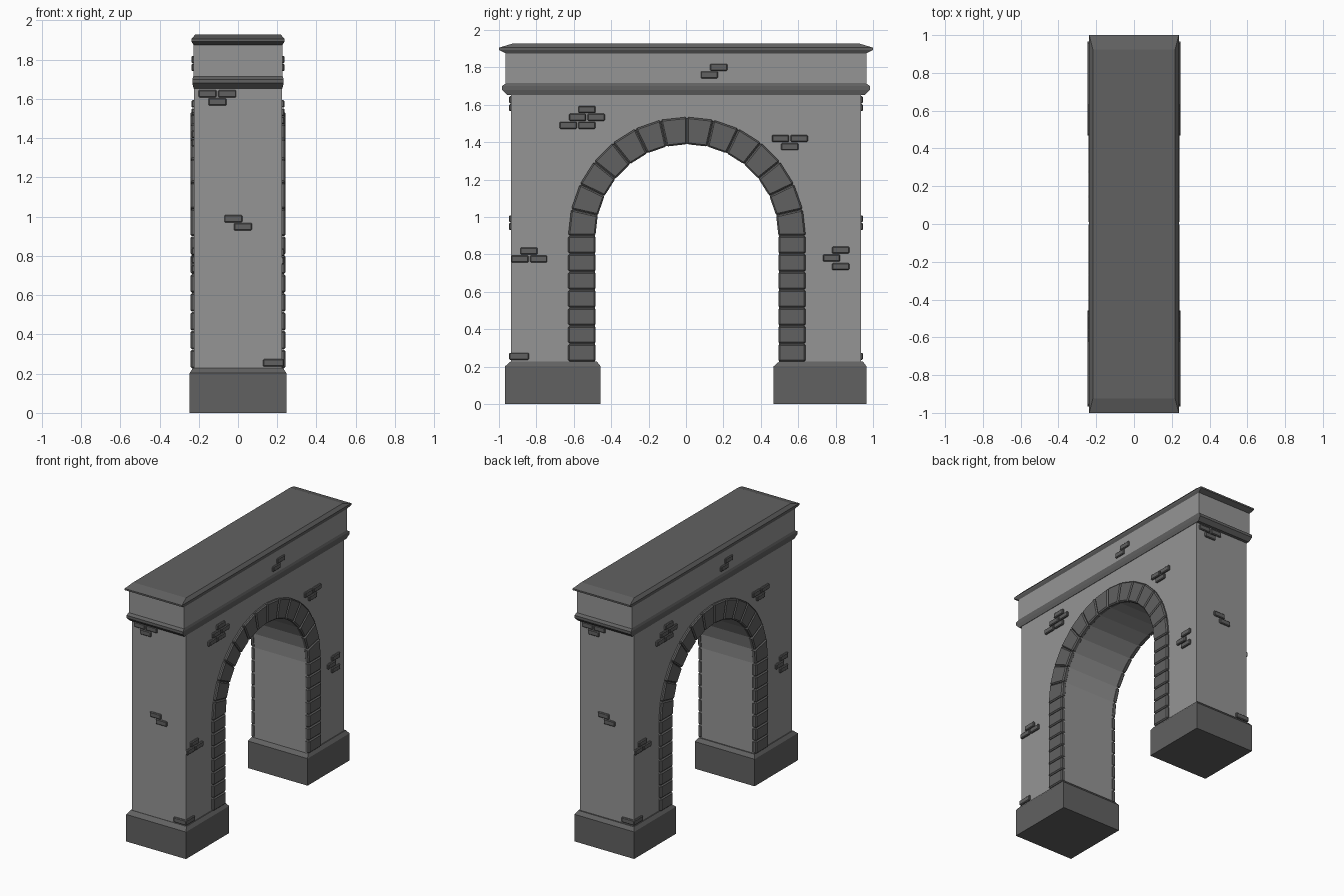
import bpy, bmesh
from math import sin, cos, pi
from mathutils import Matrix, Vector

if "Cube" in bpy.data.objects:
    bpy.data.objects.remove(bpy.data.objects["Cube"])


def material(name, v):
    m = bpy.data.materials.new(name)
    m.diffuse_color = (v, v, v, 1)
    m.use_nodes = True
    m.node_tree.nodes["Principled BSDF"].inputs["Base Color"].default_value = m.diffuse_color
    return m


LIGHT = material("light_stone", 0.30)
DARK = material("dark_stone", 0.12)


def finish(name, bm, mat):
    bmesh.ops.recalc_face_normals(bm, faces=bm.faces)
    me = bpy.data.meshes.new(name)
    bm.to_mesh(me)
    bm.free()
    me.materials.append(mat)
    ob = bpy.data.objects.new(name, me)
    bpy.context.collection.objects.link(ob)
    return ob


def tier(name, rings, mat):
    """Stack of rectangular rings (z, half_x, y_min, y_max), capped at both ends."""
    bm = bmesh.new()
    loops = [[bm.verts.new(p) for p in ((-x, a, z), (x, a, z), (x, b, z), (-x, b, z))]
             for z, x, a, b in rings]
    for lo, hi in zip(loops, loops[1:]):
        for i in range(4):
            j = (i + 1) % 4
            bm.faces.new((lo[i], lo[j], hi[j], hi[i]))
    bm.faces.new(loops[0])
    bm.faces.new(loops[-1])
    return finish(name, bm, mat)


def prism(bm, pts, x0, x1):
    """Extrude a yz outline along x."""
    a = [bm.verts.new((x0, y, z)) for y, z in pts]
    b = [bm.verts.new((x1, y, z)) for y, z in pts]
    n = len(pts)
    for i in range(n):
        bm.faces.new((a[i], a[(i + 1) % n], b[(i + 1) % n], b[i]))
    bm.faces.new(a)
    bm.faces.new(b)


def bevel(bm, w):
    bmesh.ops.bevel(bm, geom=bm.edges[:], offset=w, segments=1, affect='EDGES')


YC, SPRING, R_IN, R_OUT, N = 0.005, 0.90, 0.488, 0.636, 14


def arc(r, i):
    t = pi * i / N
    return (YC + r * cos(t), SPRING + r * sin(t))


# pier walls and arch in one profile
bm = bmesh.new()
r = R_IN + 0.003
outline = [(-0.935, 0.2), (-0.935, 1.67), (0.935, 1.67), (0.935, 0.2), (YC + r, 0.2)]
outline += [arc(r, i) for i in range(N + 1)] + [(YC - r, 0.2)]
prism(bm, outline, -0.223, 0.223)
finish("arch_wall", bm, LIGHT)

# pier bases with chamfered tops
for side, a, b in (("front", -0.967, -0.457), ("back", 0.469, 0.965)):
    tier(side + "_base", [(0, 0.247, a, b), (0.202, 0.247, a, b),
                          (0.228, 0.23, a + 0.03, b - 0.02)], DARK)


def band(name, rings, mat):
    tier(name, [(z, x, -y, y) for z, x, y in rings], mat)


# lower moulding, frieze and top cornice
band("lower_moulding", [(1.653, 0.226, 0.957), (1.68, 0.233, 0.984),
                        (1.70, 0.233, 0.984), (1.72, 0.226, 0.955)], DARK)
band("frieze", [(1.70, 0.227, 0.964), (1.885, 0.227, 0.964)], LIGHT)
band("cornice", [(1.875, 0.227, 0.963), (1.893, 0.237, 1.0),
                 (1.905, 0.237, 1.0), (1.928, 0.218, 0.925)], DARK)

# arch ring and jamb stones, mirrored to both faces
bm = bmesh.new()


def stone(quad):
    c = sum((Vector(p) for p in quad), Vector((0, 0))) / 4
    prism(bm, [tuple(c + (Vector(p) - c) * 0.985) for p in quad], 0.205, 0.242)


for i in range(N):
    stone([arc(R_IN, i), arc(R_OUT, i), arc(R_OUT, i + 1), arc(R_IN, i + 1)])
h = (SPRING - 0.226) / 7
for s in (-1, 1):
    for i in range(7):
        z = 0.226 + i * h
        stone([(YC + s * R_IN, z), (YC + s * R_OUT, z),
               (YC + s * R_OUT, z + h), (YC + s * R_IN, z + h)])
bevel(bm, 0.008)
ring = finish("arch_stones", bm, DARK)
ring.modifiers.new("mirror", 'MIRROR').use_bisect_axis = (False, False, False)

# scattered bricks: (centre y, z) on the right face, (centre x, z) on the front face
RIGHT = [(0.175, 1.80), (0.125, 1.76),
         (-0.53, 1.575), (-0.58, 1.533), (-0.48, 1.533), (-0.63, 1.49), (-0.53, 1.49),
         (0.505, 1.42), (0.605, 1.42), (0.555, 1.376),
         (-0.84, 0.818), (-0.888, 0.776), (-0.788, 0.776),
         (0.827, 0.823), (0.778, 0.781), (0.827, 0.735)]
FRONT = [(-0.155, 1.627), (-0.055, 1.627), (-0.105, 1.585), (-0.024, 0.99), (0.025, 0.949)]
bm = bmesh.new()


def brick(c, size):
    bmesh.ops.create_cube(bm, size=1, matrix=Matrix.Translation(c) @ Matrix.Diagonal((*size, 1)))


for y, z in RIGHT:
    brick((0.219, y, z), (0.036, 0.092, 0.038))
for x, z in FRONT:
    brick((x, -0.93, z), (0.092, 0.032, 0.038))
brick((0.181, -0.893, 0.255), (0.108, 0.106, 0.038))
bevel(bm, 0.005)
# half-turn copy for the left and back faces
copy = bmesh.ops.duplicate(bm, geom=bm.verts[:] + bm.edges[:] + bm.faces[:])
verts = [g for g in copy["geom"] if isinstance(g, bmesh.types.BMVert)]
bmesh.ops.rotate(bm, verts=verts, cent=(0, 0, 0), matrix=Matrix.Rotation(pi, 3, 'Z'))
finish("loose_bricks", bm, DARK)
